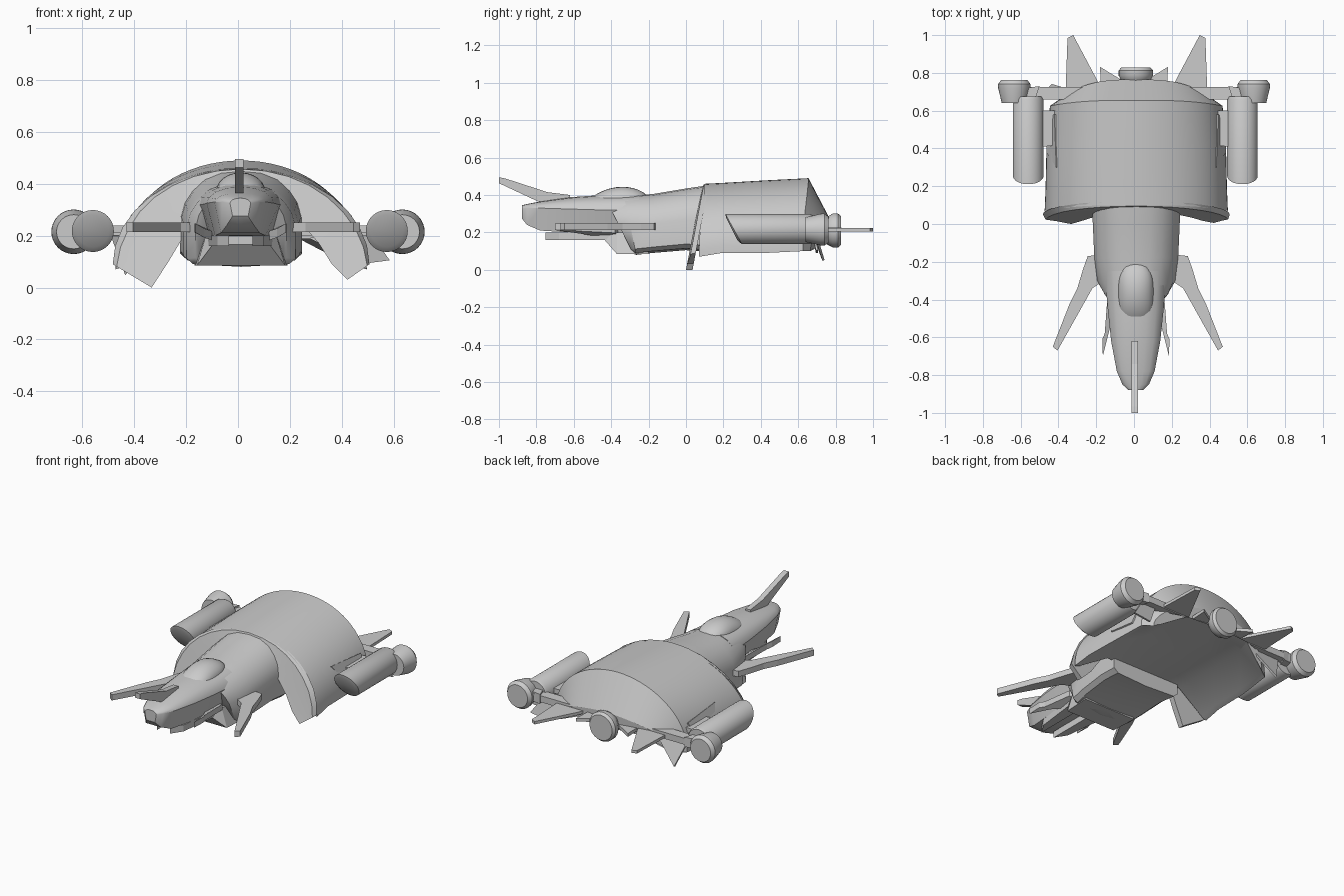
import bpy, bmesh, math
from mathutils import Vector

if "Cube" in bpy.data.objects:
    bpy.data.objects.remove(bpy.data.objects["Cube"])

CX = 0.012  # the hull sits slightly off the centre line


def loft(name, rings, smooth=None, cap_start=True):
    """Skin closed rings of points and cap the ends."""
    bm = bmesh.new()
    vs = [[bm.verts.new(p) for p in r] for r in rings]
    n = len(vs[0])
    for a, b in zip(vs, vs[1:]):
        for i in range(n):
            j = (i + 1) % n
            bm.faces.new((a[i], a[j], b[j], b[i]))
    if cap_start:
        bm.faces.new(vs[0])
    bm.faces.new(vs[-1][::-1])
    bmesh.ops.recalc_face_normals(bm, faces=bm.faces)
    me = bpy.data.meshes.new(name)
    bm.to_mesh(me)
    bm.free()
    ob = bpy.data.objects.new(name, me)
    bpy.context.collection.objects.link(ob)
    if smooth:
        bpy.ops.object.select_all(action='DESELECT')
        ob.select_set(True)
        bpy.context.view_layer.objects.active = ob
        bpy.ops.object.shade_smooth_by_angle(angle=math.radians(smooth))
    return ob


def mirrored(half):
    """Half outline (x, z) from bottom to top: closed symmetric ring."""
    return half + [(-x, z) for x, z in reversed(half) if x > 1e-5]


def slab(name, pts, off):
    """Planar outline of 3D points thickened by a vector."""
    off = Vector(off)
    return loft(name, [[Vector(p) - off / 2 for p in pts], [Vector(p) + off / 2 for p in pts]])


def circle(cx, cz, r, n=32):
    return [(cx + r * math.cos(2 * math.pi * i / n), cz + r * math.sin(2 * math.pi * i / n)) for i in range(n)]


def turned(name, x, z, prof):
    """Round body along y from (y, radius) pairs."""
    return loft(name, [[(a, y, b) for a, b in circle(x, z, r)] for y, r in prof], 35)


# domed shell with a raised floor between its side walls
def shell_ring(y, w, top, bot, bow=0.0):
    n = 18
    half = [(0, .19), (.55 * w, .19), (.93 * w, bot + .01)]
    half += [(w * math.cos(math.pi / 2 * i / n),
              bot + (top - bot) * math.sin(math.pi / 2 * i / n) ** 0.95) for i in range(n)]
    half.append((0, top))
    return [(CX + x, y - bow * abs(x / w) ** 3, z) for x, z in mirrored(half)]


loft("shell", [shell_ring(0.10, 0.485, 0.46, 0.07, 0.03), shell_ring(0.2, 0.48, 0.465, 0.09, 0.01),
               shell_ring(0.42, 0.475, 0.478, 0.09), shell_ring(0.655, 0.457, 0.49, 0.10, 0.03),
               shell_ring(0.765, 0.40, 0.28, 0.10, 0.10)], 30, cap_start=False)


# front skirt panels folding down from the shell toward low tips
def skirt(name, s, inner):
    rings = []
    for k, (ix, iz) in enumerate(inner):
        t = math.pi / 2 * k / (len(inner) - 1)
        ox, oz = .495 * math.sin(t), .09 + .37 * math.cos(t)
        ring = []
        for f, dy in ((0, 0), (.5, .006), (.9, .008), (1, .035), (0, .035)):
            x, z = ix + (ox - ix) * f, iz + (oz - iz) * f
            ring.append((CX + s * x, .19 * z + dy, z))
        rings.append(ring)
    loft(name, rings, 40)


skirt("skirt_left", -1, [(0, .43), (.06, .42), (.11, .40), (.15, .36), (.18, .32), (.2, .27),
                         (.22, .2), (.28, .1), (.345, 0)])
skirt("skirt_right", 1, [(0, .43), (.06, .42), (.11, .40), (.15, .36), (.19, .31), (.23, .25),
                         (.30, .17), (.35, .09), (.41, .03)])


# neck between nose and shell, with a raked front end
def neck_ring(y, w, top, bot, rake):
    h = top - bot
    half = [(0, bot), (.88 * w, bot + .01), (w, bot + .1 * h), (w, bot + .5 * h), (.93 * w, bot + .66 * h),
            (.8 * w, bot + .79 * h), (.6 * w, bot + .91 * h), (.33 * w, bot + .98 * h), (0, top)]
    return [(CX + x, y + rake * (bot + .7 * h - z), z) for x, z in mirrored(half)]


loft("neck", [neck_ring(-.385, .175, .38, .085, .5), neck_ring(-.31, .21, .395, .08, .2),
              neck_ring(-.18, .222, .405, .09, 0), neck_ring(0, .23, .435, .105, 0),
              neck_ring(.12, .235, .452, .095, 0)], 35)


# nose with a hard edge along each side
def nose_ring(y, w, bot, mid, top):
    h = top - mid
    half = [(0, bot), (.75 * w, bot), (w, mid), (.93 * w, mid + .35 * h), (.72 * w, mid + .7 * h),
            (.4 * w, mid + .93 * h), (0, top)]
    return [(.009 + x, y, z) for x, z in mirrored(half)]


loft("nose", [nose_ring(-.878, .04, .275, .325, .345), nose_ring(-.85, .07, .24, .33, .352),
              nose_ring(-.78, .10, .21, .33, .365), nose_ring(-.62, .13, .2, .325, .388),
              nose_ring(-.45, .148, .2, .32, .40), nose_ring(-.25, .165, .19, .32, .405)], 35)

# chin and twin rails under the nose
for s, side in ((-1, "left"), (1, "right")):
    slab("keel_rail_" + side, [(.01 + s * .045, -.75, .18), (.01 + s * .09, -.68, .18),
                               (.01 + s * .13, -.35, .18), (.01 + s * .045, -.35, .18)], (0, 0, .04))
loft("chin", [[(CX + x, y, z) for x, z in ((-w, b), (w, b), (w * .8, .2), (-w * .8, .2))]
              for y, w, b in ((-.44, .11, .165), (-.37, .17, .085), (-.2, .18, .085))])

# canopy: arched rings blending into the nose
rings = []
for i in range(13):
    u = max(-.995, min(.995, -1 + i / 6))
    w, h = .095 * (1 - abs(u) ** 3) ** .5, .075 * (1 - u * u) ** .75
    rings.append([(.01 + a * w, -.37 + .17 * u, .367 + .02 * u + b * h) for a, b in circle(0, 0, 1, 24)])
loft("canopy", rings, 45)

# horn on the nose
slab("nose_horn", [(.005, -1, .495), (.005, -.965, .488), (.005, -.74, .415), (.005, -.62, .40),
                   (.005, -.62, .375), (.005, -.79, .365), (.005, -1, .463)], (.034, 0, 0))

for s, side in ((-1, "left"), (1, "right")):
    # forward blades and smaller nose fins
    slab("blade_" + side, [(.02 + s * x, y, .232) for x, y in (
        (.18, -.16), (.265, -.17), (.29, -.24), (.32, -.34), (.36, -.42),
        (.45, -.65), (.425, -.67), (.24, -.34), (.18, -.3))], (0, 0, .036))
    slab("nose_fin_" + side, [(.01 + s * x, y, z) for x, y, z in (
        (.11, -.36, .2), (.15, -.38, .215), (.165, -.58, .225), (.178, -.61, .23), (.175, -.70, .23),
        (.14, -.56, .21), (.11, -.5, .2))], (0, 0, .035))

    # side engines with a raked intake, and their nozzles
    cx = .007 + s * .567
    ends = ((.062, .25, -.5), (.081, .255, -.55), (.081, .66, 0), (.074, .675, 0))
    loft("engine_" + side, [[(x, y + k * (z - .218), z) for x, z in circle(cx, .218, r)]
                            for r, y, k in ((ends[0][0], .245, -.5),) + ends[1:]], 35)
    turned("nozzle_" + side, s * .634, .215, [(.64, .066), (.72, .085), (.74, .086), (.762, .07)])
    slab("engine_link_" + side, [(s * .53, .64, .22), (s * .64, .64, .22), (s * .64, .71, .22),
                                 (s * .5, .73, .22)], (0, 0, .06))
    slab("pylon_" + side, [(cx, .4, .225), (cx, .6, .225), (CX + s * .4, .6, .225),
                           (CX + s * .4, .42, .225)], (0, 0, .03))
    # shell side panel lying on the wall
    slab("side_panel_" + side, [(CX + s * .42, .30, .28), (CX + s * .472, .38, .16), (CX + s * .47, .56, .14),
                                (CX + s * .43, .58, .26)], (s * .008, 0, .004))

    # tail fins and spikes
    slab("tail_fin_" + side, [(.013 + s * x, y, .215) for x, y in (
        (.18, .70), (.21, .765), (.335, 1), (.365, .985), (.375, .70))], (0, 0, .018))
    slab("tail_spike_" + side, [(s * x, y, .215) for x, y in (
        (.05, .72), (.07, .765), (.18, .832), (.175, .72))], (0, 0, .02))

# rear cross beam and centre nozzle
slab("rear_beam", [(-.56, .66, .22), (.56, .66, .22), (.56, .725, .22), (-.56, .725, .22)], (0, 0, .04))
turned("centre_nozzle", .01, .21, [(.755, .075), (.77, .082), (.785, .091), (.812, .091), (.828, .078)])

# hanging plates under the tail
slab("tail_plate_left", [(-.49, .68, .2), (-.28, .69, .2), (-.435, .735, .05)], (0, .012, .004))
slab("tail_plate_right", [(.42, .68, .2), (.52, .68, .2), (.585, .70, .105), (.47, .70, .09)], (0, .012, 0))
